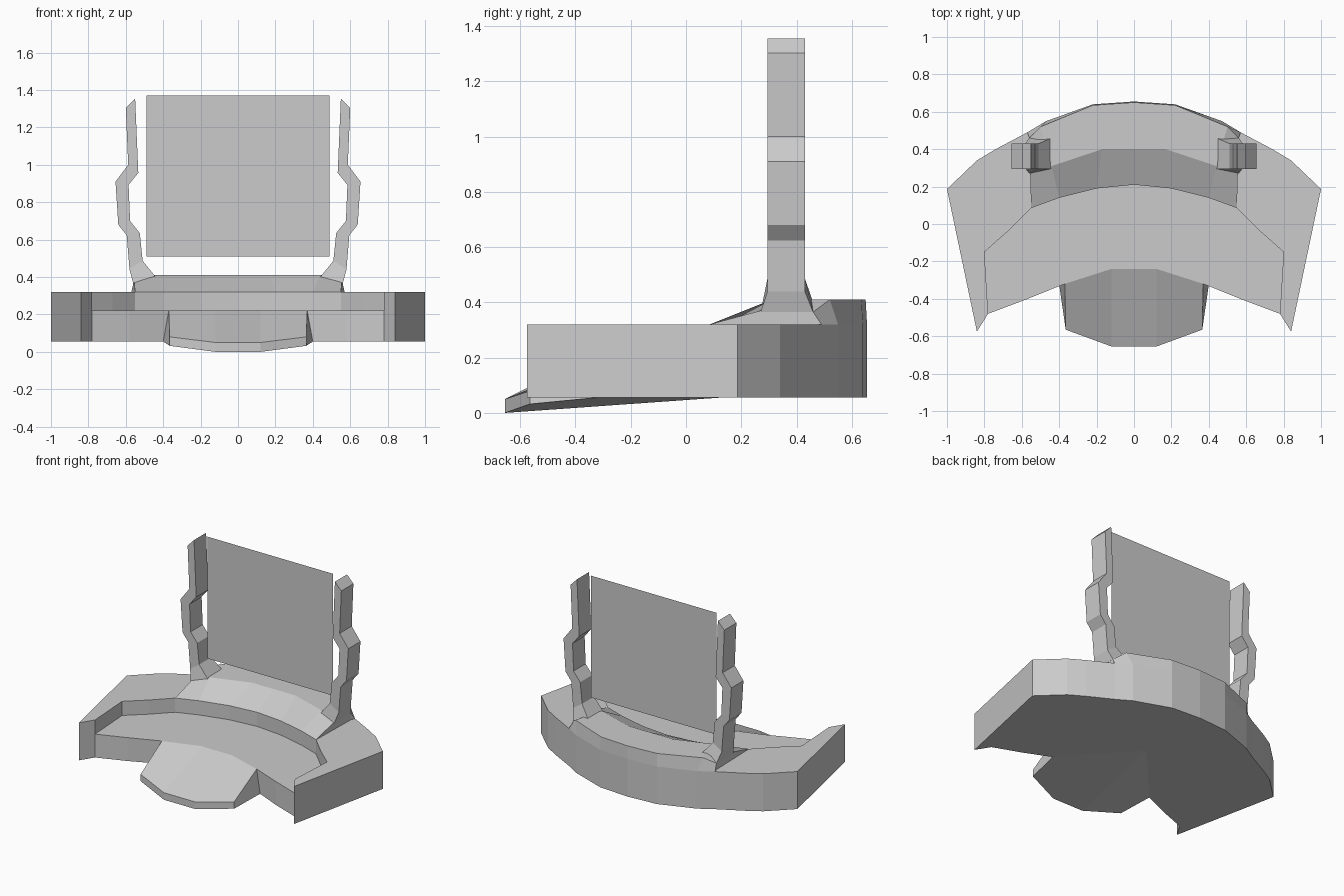
import bpy, bmesh

if "Cube" in bpy.data.objects:
    bpy.data.objects.remove(bpy.data.objects["Cube"])

ZB, ZF, ZT, ZH = 0.055, 0.22, 0.32, 0.41   # underside, recess floor, desk top, hood top


def build(name, faces, mirror=True):
    """Object from face point lists on the +x half, mirrored and welded."""
    bm = bmesh.new()
    sides = (1, -1) if mirror else (1,)
    for s in sides:
        for f in faces:
            pts = f if s == 1 else f[::-1]
            bm.faces.new([bm.verts.new((s * p[0], p[1], p[2])) for p in pts])
    bmesh.ops.remove_doubles(bm, verts=bm.verts, dist=0.0005)
    bmesh.ops.recalc_face_normals(bm, faces=bm.faces)
    me = bpy.data.meshes.new(name)
    bm.to_mesh(me)
    bm.free()
    ob = bpy.data.objects.new(name, me)
    bpy.context.collection.objects.link(ob)
    return ob


def at(path, z):
    return [(x, y, z) for x, y in path]


def strip(a, b):
    return [[a[i], a[i + 1], b[i + 1], b[i]] for i in range(len(a) - 1)]


# plan curves of the right half
outer = [(0, .655), (.22, .64), (.47, .55), (.57, .49), (.74, .40), (.84, .34),
         (1, .187), (.84, -.575), (.78, -.48)]
front = [(.78, -.48), (.58, -.405), (.40, -.325)]
recess = [(.78, -.48), (.80, -.15), (.67, -.035), (.55, .085), (.40, .14), (.20, .19), (0, .21)]
hood_side = [(.55, .085), (.555, .27), (.56, .46), (.57, .49)]

faces = []
# desk walls
faces += strip(at(outer, ZB), at(outer, ZT))
faces += strip(at(front, ZB), at(front[:2] + [(.37, -.32)], ZF))
faces += strip(at(recess, ZF), at(recess, ZT))
# recess floor, desk top, underside
faces.append(at(recess + [(0, -.24), (.12, -.24), (.37, -.32), (.58, -.405)], ZF))
faces.append(at(outer[3:] + recess[1:4] + hood_side[1:3], ZT))
faces.append(at(outer + front[1:] + [(0, .12)], ZB))

# sloping front tongue
arc = at([(0, -.24), (.12, -.24), (.37, -.32)], ZF)
lip = [(0, -.655, .05), (.12, -.655, .05), (.365, -.565, .08)]
low = [(0, -.655, 0), (.12, -.655, 0), (.365, -.565, .032)]
faces += strip(arc, lip) + strip(lip, low)
root = (.40, -.325, ZB)
faces.append([arc[2], lip[2], low[2], root])
faces += [[(0, .12, ZB), low[0], low[1]], [(0, .12, ZB), low[1], low[2]],
          [(0, .12, ZB), low[2], root]]

# raised hood at the back
foot = at([(0, .21), (.20, .19), (.40, .14), (.55, .085)], ZT)
crest = [(0, .40, ZH), (.17, .40, ZH), (.44, .31, ZH), (.555, .27, .37)]
rear = [(0, .65, ZH), (.22, .635, ZH), (.50, .52, ZH), (.56, .46, .365)]
faces += strip(foot, crest) + strip(crest, rear)
faces += strip(rear, at(outer[:4], ZT))
side = at(hood_side, ZT)
faces += [[side[0], side[1], crest[3]], [side[1], side[2], rear[3], crest[3]],
          [side[2], side[3], rear[3]]]
build("console_base", faces)

# zigzag screen posts with a flared foot
inner = [(.44, .40), (.51, .487), (.525, .635), (.577, .70), (.585, .893), (.533, .957), (.55, 1.355)]
outside = [(.56, .365), (.58, .44), (.595, .623), (.64, .68), (.655, .91), (.587, 1.0), (.60, 1.303)]


def post_line(path, y, foot_y):
    return [(x, foot_y if i == 0 else y, z) for i, (x, z) in enumerate(path)]


fi, fo = post_line(inner, .295, .295), post_line(outside, .295, .27)
bi, bo = post_line(inner, .43, .46), post_line(outside, .43, .46)
post = strip(fi, fo) + strip(fo, bo) + strip(bo, bi) + strip(bi, fi)
post += [[fi[0], fo[0], bo[0], bi[0]], [fi[-1], bi[-1], bo[-1], fo[-1]]]
build("screen_posts", post)

# flat screen panel
build("screen", [[(-.49, .36, .51), (.49, .36, .51), (.49, .36, 1.37), (-.49, .36, 1.37)]],
      mirror=False)
